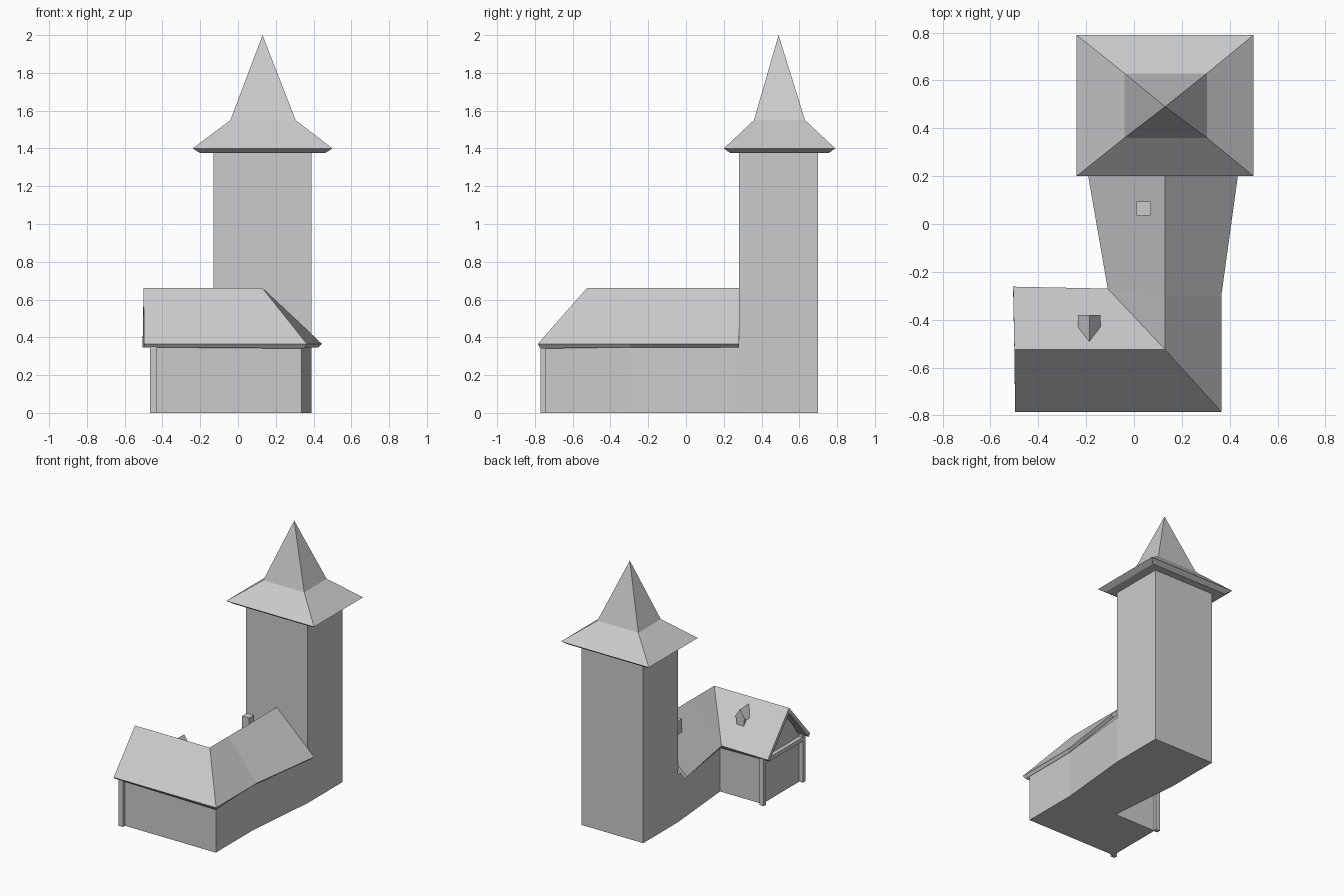
import bpy

cube = bpy.data.objects.get("Cube")
if cube:
    bpy.data.objects.remove(cube, do_unlink=True)

grey = bpy.data.materials.new("plain_grey")
grey.use_nodes = True
colour = (0.6, 0.6, 0.6, 1)
grey.diffuse_color = colour
grey.node_tree.nodes["Principled BSDF"].inputs["Base Color"].default_value = colour


def mesh_object(name, verts, faces, fix_normals=True):
    mesh = bpy.data.meshes.new(name)
    mesh.from_pydata(verts, [], faces)
    mesh.materials.append(grey)
    obj = bpy.data.objects.new(name, mesh)
    bpy.context.collection.objects.link(obj)
    if fix_normals:
        import bmesh
        bm = bmesh.new()
        bm.from_mesh(mesh)
        bmesh.ops.recalc_face_normals(bm, faces=bm.faces)
        bm.to_mesh(mesh)
        bm.free()
    return obj


def loft(name, rings, tip=None):
    """Skin matching rings of points, capped at the ends or closed to a tip."""
    n = len(rings[0])
    verts = [p for ring in rings for p in ring]
    faces = [tuple(range(n))]
    for r in range(len(rings) - 1):
        for i in range(n):
            j = (i + 1) % n
            faces.append((r * n + i, r * n + j, (r + 1) * n + j, (r + 1) * n + i))
    last = (len(rings) - 1) * n
    if tip:
        verts.append(tip)
        faces += [(last + i, last + (i + 1) % n, len(verts) - 1) for i in range(n)]
    else:
        faces.append(tuple(range(last, last + n)))
    return mesh_object(name, verts, faces)


def rect(x0, x1, y0, y1, z):
    return [(x0, y0, z), (x1, y0, z), (x1, y1, z), (x0, y1, z)]


def box(name, x0, x1, y0, y1, z0, z1):
    return loft(name, [rect(x0, x1, y0, y1, z0), rect(x0, x1, y0, y1, z1)])


# Tower with a flared pyramid spire
box("tower", -0.13, 0.39, 0.28, 0.70, 0, 1.385)
loft("tower_roof", [
    rect(-0.20, 0.46, 0.235, 0.755, 1.375),
    rect(-0.24, 0.50, 0.20, 0.79, 1.40),
    rect(-0.04, 0.305, 0.36, 0.63, 1.55),
], tip=(0.13, 0.49, 2.0))

# L-shaped house walls, widening towards the tower
plan = [(-0.435, -0.745), (0.335, -0.745), (0.335, -0.30), (0.39, 0.28),
        (-0.13, 0.28), (-0.08, -0.295), (-0.435, -0.295)]
loft("house_walls", [[(x, y, z) for x, y in plan] for z in (0, 0.36)])
loft("gable_wall", [[(x, -0.745, 0.35), (x, -0.295, 0.35), (x, -0.525, 0.64)]
                    for x in (-0.435, -0.40)])

# House roof: one folded sheet with a hip and a valley, thickened downwards
eave, ridge = 0.365, 0.66
roof_points = {
    "front_left": (-0.497, -0.785, eave), "front_right": (0.365, -0.785, eave),
    "gable_peak": (-0.50, -0.525, ridge), "corner_peak": (0.13, -0.525, ridge),
    "rear_left": (-0.505, -0.262, eave), "valley": (-0.11, -0.27, eave),
    "bend": (0.365, -0.30, eave), "bend_peak": (0.13, -0.30, ridge),
    "tower_right": (0.445, 0.28, eave), "tower_peak": (0.13, 0.28, ridge),
    "tower_left": (-0.205, 0.28, eave),
}
slopes = [
    ("front_left", "front_right", "corner_peak", "gable_peak"),
    ("gable_peak", "corner_peak", "valley", "rear_left"),
    ("front_right", "bend", "bend_peak", "corner_peak"),
    ("bend", "tower_right", "tower_peak", "bend_peak"),
    ("corner_peak", "bend_peak", "valley"),
    ("bend_peak", "tower_peak", "tower_left", "valley"),
]
keys = list(roof_points)
roof = mesh_object("house_roof", list(roof_points.values()),
                   [[keys.index(k) for k in s] for s in slopes], fix_normals=False)
thick = roof.modifiers.new("thickness", "SOLIDIFY")
thick.thickness = 0.027
thick.offset = -1
thick.use_even_offset = True

# Timber frame on the gable end
for name, y in (("front_post", -0.77), ("rear_post", -0.30)):
    box(name, -0.465, -0.43, y, y + 0.03, 0, 0.36)
box("tie_beam", -0.465, -0.43, -0.76, -0.28, 0.315, 0.345)

# Dormer on the rear slope
box("dormer_body", -0.217, -0.157, -0.46, -0.385, 0.46, 0.565)
loft("dormer_roof", [[(-0.235, y, 0.55), (-0.14, y, 0.55), (-0.187, y, 0.621)]
                     for y in (-0.38, -0.50)])

# Chimney
box("chimney", 0.01, 0.07, 0.035, 0.095, 0.48, 0.655)
